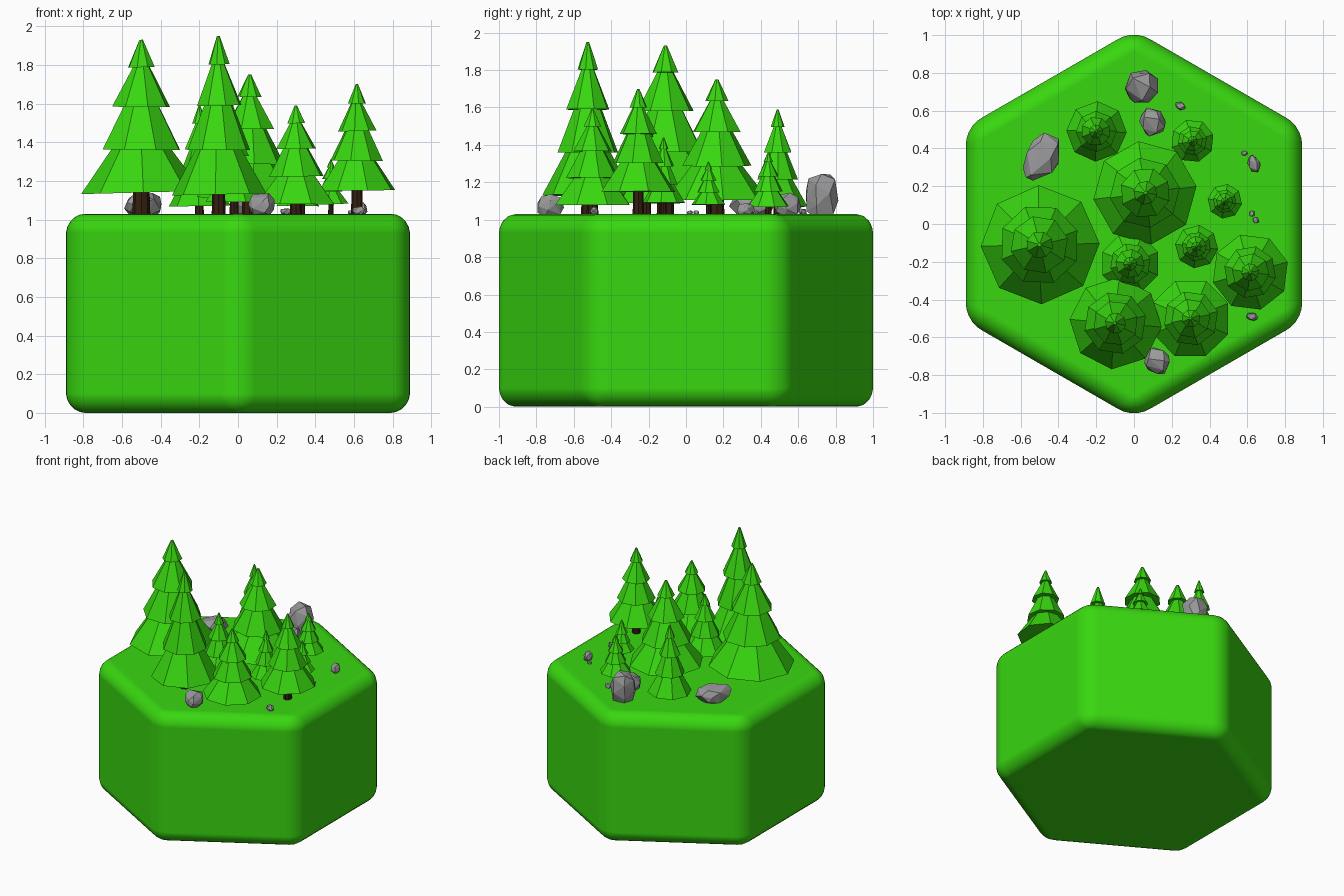
import bpy
import bmesh
import math
import random
from mathutils import Matrix, Vector

random.seed(7)
GROUND = 1.03

cube = bpy.data.objects.get("Cube")
if cube:
    bpy.data.objects.remove(cube, do_unlink=True)


def make_material(name, rgb):
    mat = bpy.data.materials.new(name)
    mat.use_nodes = True
    color = (*rgb, 1)
    mat.diffuse_color = color
    mat.node_tree.nodes["Principled BSDF"].inputs["Base Color"].default_value = color
    return mat


green = make_material("leaf green", (0.04, 0.68, 0.005))
brown = make_material("bark brown", (0.035, 0.014, 0.005))
grey = make_material("rock grey", (0.32, 0.32, 0.33))


def make_object(name, bm, mat):
    bmesh.ops.recalc_face_normals(bm, faces=bm.faces)
    mesh = bpy.data.meshes.new(name)
    bm.to_mesh(mesh)
    bm.free()
    mesh.materials.append(mat)
    obj = bpy.data.objects.new(name, mesh)
    bpy.context.collection.objects.link(obj)
    return obj


def add_cone(bm, sides, r_low, r_high, z_low, z_high, matrix=Matrix()):
    place = Matrix.Translation((0, 0, (z_low + z_high) / 2))
    bmesh.ops.create_cone(bm, cap_ends=True, segments=sides, radius1=r_low,
                          radius2=r_high, depth=z_high - z_low, matrix=place @ matrix)


# Rounded hexagonal ground block, with corners at front and back
bm = bmesh.new()
radius = 0.89 / math.cos(math.pi / 6)
add_cone(bm, 6, radius, radius, 0, GROUND, Matrix.Rotation(math.pi / 2, 4, "Z")
         if abs(radius * math.cos(0)) < 0 else Matrix())
corner = max(bm.verts, key=lambda v: v.co.y)
turn = math.pi / 2 - math.atan2(corner.co.y, corner.co.x)
bmesh.ops.rotate(bm, verts=bm.verts, matrix=Matrix.Rotation(turn, 3, "Z"))
block = make_object("ground_block", bm, green)
bevel = block.modifiers.new("rounded edges", "BEVEL")
bevel.width = 0.1
bevel.segments = 5
for face in block.data.polygons:
    face.use_smooth = True
bevel.harden_normals = True

# Tier heights, lower radii and upper radii as shares of the whole crown
TIERS = [
    (0.00, 0.18, 0.23, 0.03),
    (0.17, 0.44, 0.49, 0.13),
    (0.42, 0.72, 0.68, 0.29),
    (0.70, 1.00, 1.00, 0.46),
]


def make_tree(index, x, y, r, skirt, top):
    # Trunk
    bm = bmesh.new()
    add_cone(bm, 8, r * 0.15, r * 0.13, GROUND - 0.02, skirt + 0.05)
    trunk = make_object(f"tree_trunk_{index}", bm, brown)
    trunk.location = (x, y, 0)
    # Stacked, slightly tilted crown tiers
    bm = bmesh.new()
    height = top - skirt
    for upper, lower, r_low, r_high in TIERS:
        tilt = Matrix.Rotation(random.uniform(-0.03, 0.03), 4, "Y")
        spin = Matrix.Rotation(random.uniform(0, math.pi), 4, "Z")
        add_cone(bm, 8, r * r_low, r * r_high, top - height * lower,
                 top - height * upper, tilt @ spin)
    crown = make_object(f"tree_crown_{index}", bm, green)
    crown.location = (x, y, 0)


# x, y, crown radius, crown bottom, crown top
TREES = [
    (-0.50, -0.11, 0.315, 1.14, 1.93),
    (-0.10, -0.525, 0.245, 1.13, 1.95),
    (0.06, 0.165, 0.275, 1.11, 1.75),
    (0.30, -0.50, 0.215, 1.08, 1.59),
    (0.615, -0.255, 0.205, 1.15, 1.70),
    (-0.02, -0.21, 0.16, 1.09, 1.52),
    (-0.20, 0.49, 0.16, 1.07, 1.59),
    (0.31, 0.44, 0.115, 1.07, 1.36),
    (0.48, 0.12, 0.092, 1.08, 1.31),
    (0.33, -0.12, 0.115, 1.09, 1.44),
]
for number, tree in enumerate(TREES, 1):
    make_tree(number, *tree)


def make_rock(index, x, y, half_x, half_y, top, turn):
    # Chipped boulder: hull of scattered points on a blocky ellipsoid
    bm = bmesh.new()
    for i in range(20):
        z = 1 - 2 * (i + 0.5) / 20
        angle = i * 2.4 + random.uniform(-0.3, 0.3)
        ring = math.sqrt(1 - z * z) ** 0.6
        point = Vector((ring * math.cos(angle), ring * math.sin(angle), z))
        bm.verts.new(point * random.uniform(0.92, 1.05))
    hull = bmesh.ops.convex_hull(bm, input=bm.verts)
    loose = [g for g in hull["geom_interior"] if isinstance(g, bmesh.types.BMVert)]
    bmesh.ops.delete(bm, geom=loose, context="VERTS")
    rock = make_object(f"rock_{index}", bm, grey)
    half_z = (top - GROUND) * 0.6
    rock.scale = (half_x, half_y, half_z)
    rock.rotation_euler.z = turn
    rock.location = (x, y, top - half_z)


# x, y, half width, half depth, top, turn
ROCKS = [
    (0.04, 0.725, 0.095, 0.095, 1.26, 0.2),
    (0.10, 0.54, 0.075, 0.08, 1.15, 0.5),
    (-0.49, 0.355, 0.095, 0.14, 1.14, -0.45),
    (0.125, -0.725, 0.07, 0.075, 1.14, 0.3),
    (0.625, -0.49, 0.032, 0.022, 1.07, -0.2),
    (0.635, 0.32, 0.032, 0.05, 1.09, 0.3),
    (0.245, 0.625, 0.03, 0.02, 1.06, -0.5),
    (0.585, 0.375, 0.018, 0.014, 1.05, 0),
    (0.625, 0.055, 0.016, 0.016, 1.05, 0),
    (0.645, 0.02, 0.016, 0.018, 1.05, 0.6),
]
for number, rock in enumerate(ROCKS, 1):
    make_rock(number, *rock)
